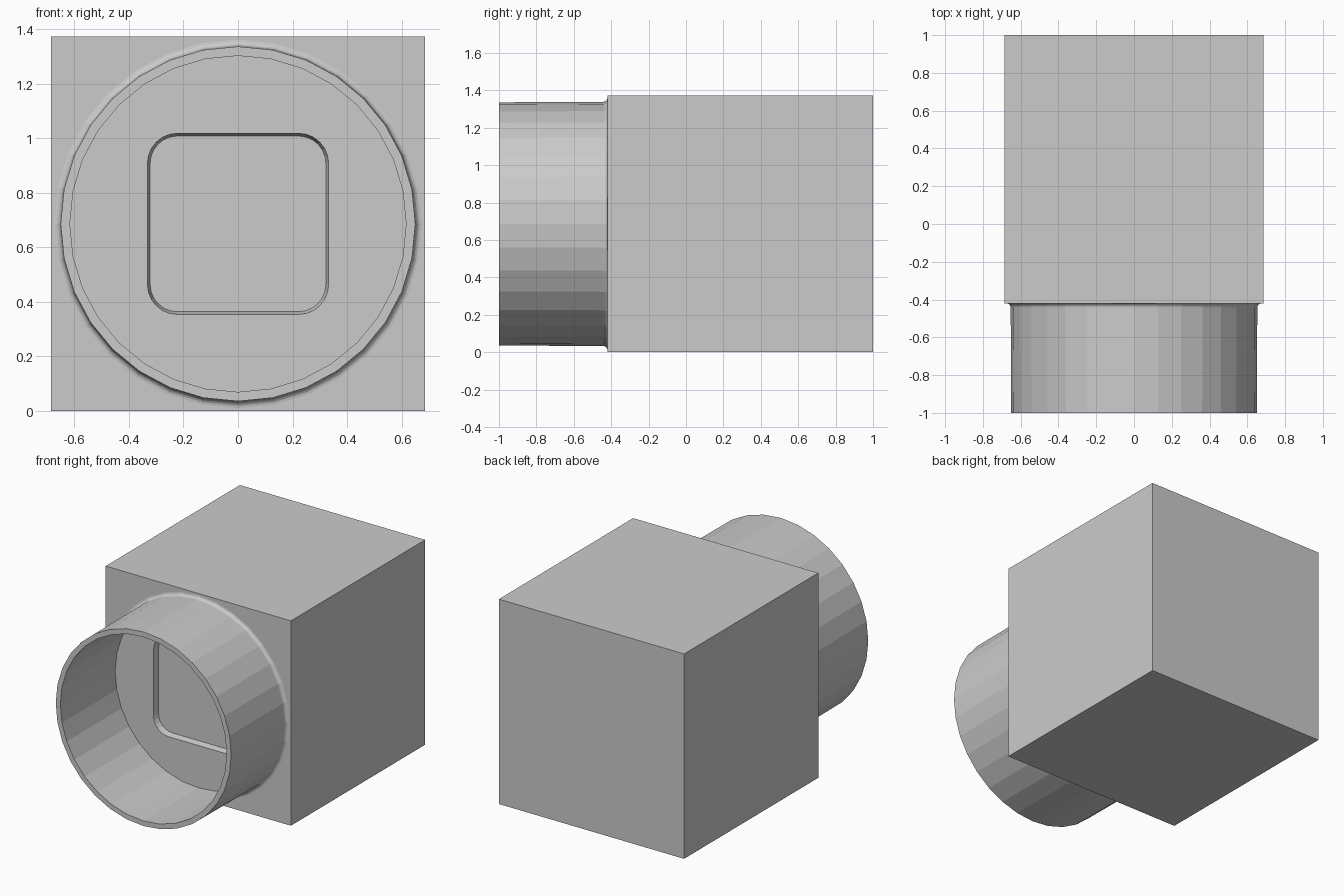
import bpy, bmesh
from math import sin, cos, pi

if "Cube" in bpy.data.objects:
    bpy.data.objects.remove(bpy.data.objects["Cube"])

HALF = 0.686      # half the housing width, also the height of the tube axis
FRONT = -0.42     # y of the housing front face
SIDES = 32


def make_object(name, rings, closed_profile=False, caps=False):
    """Skin a list of equal-length closed rings into a mesh."""
    bm = bmesh.new()
    loops = [[bm.verts.new(p) for p in ring] for ring in rings]
    pairs = list(zip(loops, loops[1:]))
    if closed_profile:
        pairs.append((loops[-1], loops[0]))
    for a, b in pairs:
        for i in range(len(a)):
            j = (i + 1) % len(a)
            bm.faces.new((a[i], a[j], b[j], b[i]))
    if caps:
        bm.faces.new(loops[0])
        bm.faces.new(loops[-1])
    bmesh.ops.recalc_face_normals(bm, faces=bm.faces[:])
    mesh = bpy.data.meshes.new(name)
    bm.to_mesh(mesh)
    bm.free()
    obj = bpy.data.objects.new(name, mesh)
    bpy.context.collection.objects.link(obj)
    return obj


def circle(r, y):
    return [(r * cos(2 * pi * i / SIDES), y, HALF + r * sin(2 * pi * i / SIDES))
            for i in range(SIDES)]


def rounded_square(half, radius, y, steps=6):
    pts = []
    for q, (sx, sz) in enumerate([(1, 1), (-1, 1), (-1, -1), (1, -1)]):
        for i in range(steps + 1):
            a = (q + i / steps) * pi / 2
            pts.append((sx * (half - radius) + radius * cos(a), y,
                        HALF + sz * (half - radius) + radius * sin(a)))
    return pts


# Square housing
square = [(-HALF, 0), (HALF, 0), (HALF, 2 * HALF), (-HALF, 2 * HALF)]
housing = make_object("housing", [[(x, y, z) for x, z in square] for y in (FRONT, 1)],
                      caps=True)

# Shallow rounded-square recess in the front face, slightly drafted
cutter = make_object("recess_cutter", [
    rounded_square(0.344, 0.122, FRONT - 0.04),
    rounded_square(0.332, 0.11, FRONT),
    rounded_square(0.322, 0.10, FRONT + 0.04)], caps=True)
cutter.hide_render = True
cut = housing.modifiers.new("recess", 'BOOLEAN')
cut.operation = 'DIFFERENCE'
cut.solver = 'EXACT'
cut.object = cutter
bpy.context.view_layer.objects.active = housing
bpy.ops.object.modifier_apply(modifier=cut.name)
bpy.data.objects.remove(cutter)

# Hollow round tube with a small fillet where it meets the housing
profile = [(0.616, FRONT), (0.616, -1.0), (0.650, -1.0), (0.653, FRONT - 0.022)]
profile += [(0.675 - 0.022 * cos(a), FRONT - 0.022 + 0.022 * sin(a))
            for a in (pi / 8, pi / 4, 3 * pi / 8, pi / 2)]
make_object("front_tube", [circle(r, y) for r, y in profile], closed_profile=True)
